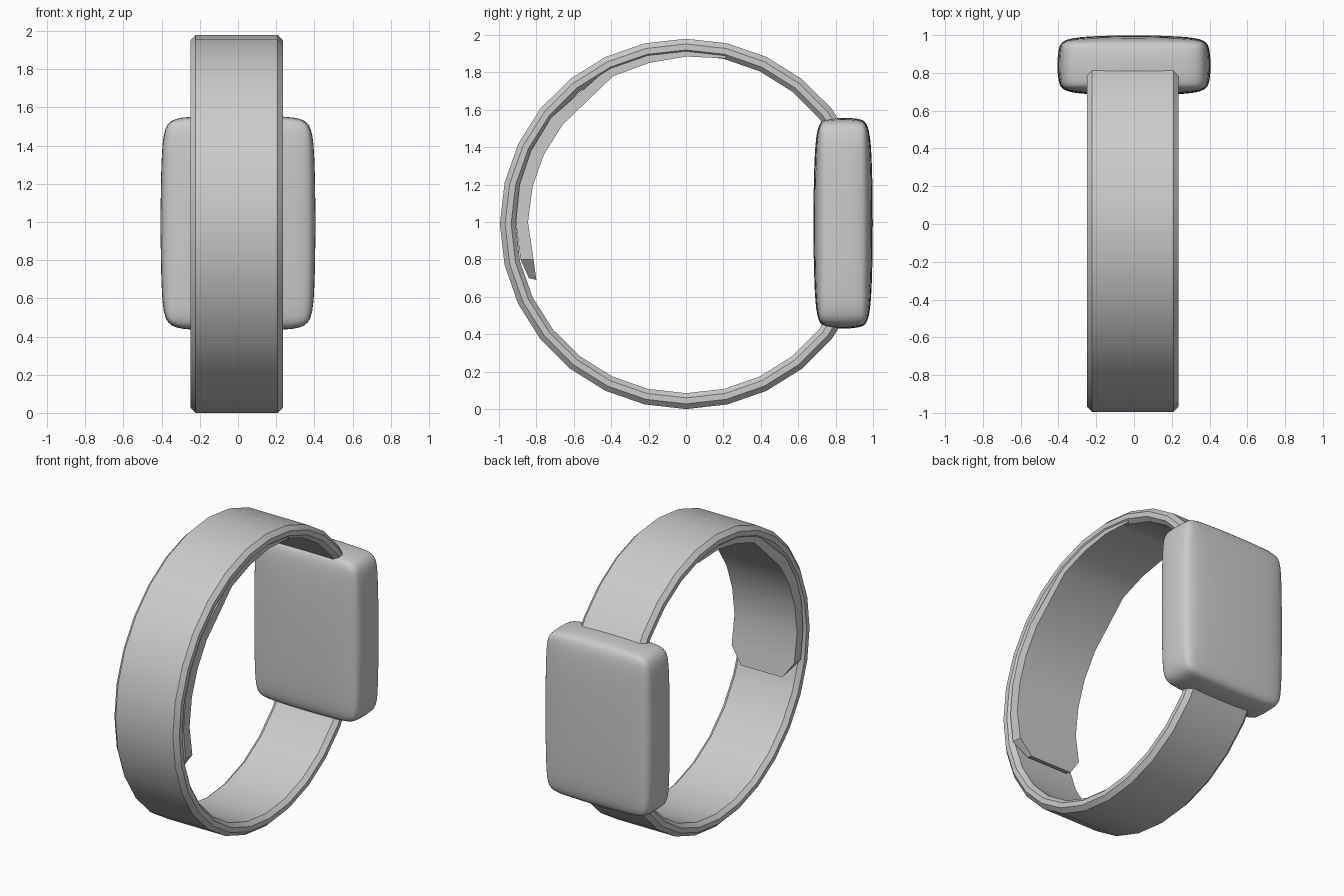
import bpy, bmesh, math

if "Cube" in bpy.data.objects:
    bpy.data.objects.remove(bpy.data.objects["Cube"])

CX, CZ = -0.007, 0.99  # strap centre


def finish(bm, name, angle):
    bmesh.ops.recalc_face_normals(bm, faces=bm.faces)
    me = bpy.data.meshes.new(name)
    bm.to_mesh(me)
    bm.free()
    ob = bpy.data.objects.new(name, me)
    bpy.context.collection.objects.link(ob)
    bpy.ops.object.select_all(action='DESELECT')
    ob.select_set(True)
    bpy.context.view_layer.objects.active = ob
    bpy.ops.object.shade_smooth_by_angle(angle=math.radians(angle))
    return ob


def loft(name, sections, angle):
    """Bridge equal-length closed sections and cap both ends."""
    bm = bmesh.new()
    rows = [[bm.verts.new(p) for p in s] for s in sections]
    n = len(rows[0])
    for a, b in zip(rows, rows[1:]):
        for i in range(n):
            j = (i + 1) % n
            bm.faces.new((a[i], a[j], b[j], b[i]))
    bm.faces.new(rows[0])
    bm.faces.new(rows[-1])
    return finish(bm, name, angle)


# Outer strap: soft-edged band swept round the wrist, ends buried in the case
half = [(0.215, 0), (0.243, -0.028), (0.243, -0.06), (0.215, -0.085)]
profile = half + [(-x, d) for x, d in reversed(half)]
step = 2 * math.pi / 28
sections = []
for k in range(2, 27):
    a = k * step
    sections.append([(CX + x, (0.995 + d) * math.cos(a), CZ + (0.99 + d) * math.sin(a))
                     for x, d in profile])
loft("outer_strap", sections, 40)

# Inner strap tail: (y, z) of outer and inner skin, half width
tail = [
    ((0.22, 1.90), (0.21, 1.875), 0.235),
    ((0.00, 1.92), (0.00, 1.885), 0.235),
    ((-0.20, 1.90), (-0.20, 1.85), 0.235),
    ((-0.42, 1.82), (-0.39, 1.78), 0.235),
    ((-0.72, 1.56), (-0.66, 1.52), 0.235),
    ((-0.83, 1.38), (-0.76, 1.36), 0.235),
    ((-0.89, 1.20), (-0.82, 1.19), 0.235),
    ((-0.91, 1.00), (-0.845, 1.00), 0.235),
    ((-0.885, 0.80), (-0.815, 0.80), 0.235),
    ((-0.84, 0.70), (-0.80, 0.69), 0.155),
]
sections = [[(CX - w, *o), (CX + w, *o), (CX + w, *i), (CX - w, *i)] for o, i, w in tail]
loft("strap_tail", sections, 30)

# Watch case: bevelled box softened by subdivision
bm = bmesh.new()
bmesh.ops.create_cube(bm, size=2)
bmesh.ops.scale(bm, vec=(0.41, 0.163, 0.568), verts=bm.verts)
bmesh.ops.bevel(bm, geom=list(bm.edges), offset=0.055, segments=1,
                affect='EDGES', profile=0.5)
bmesh.ops.translate(bm, vec=(0, 0.84, 0.994), verts=bm.verts)
case = finish(bm, "watch_case", 180)
sub = case.modifiers.new("soften", 'SUBSURF')
sub.levels = sub.render_levels = 3
